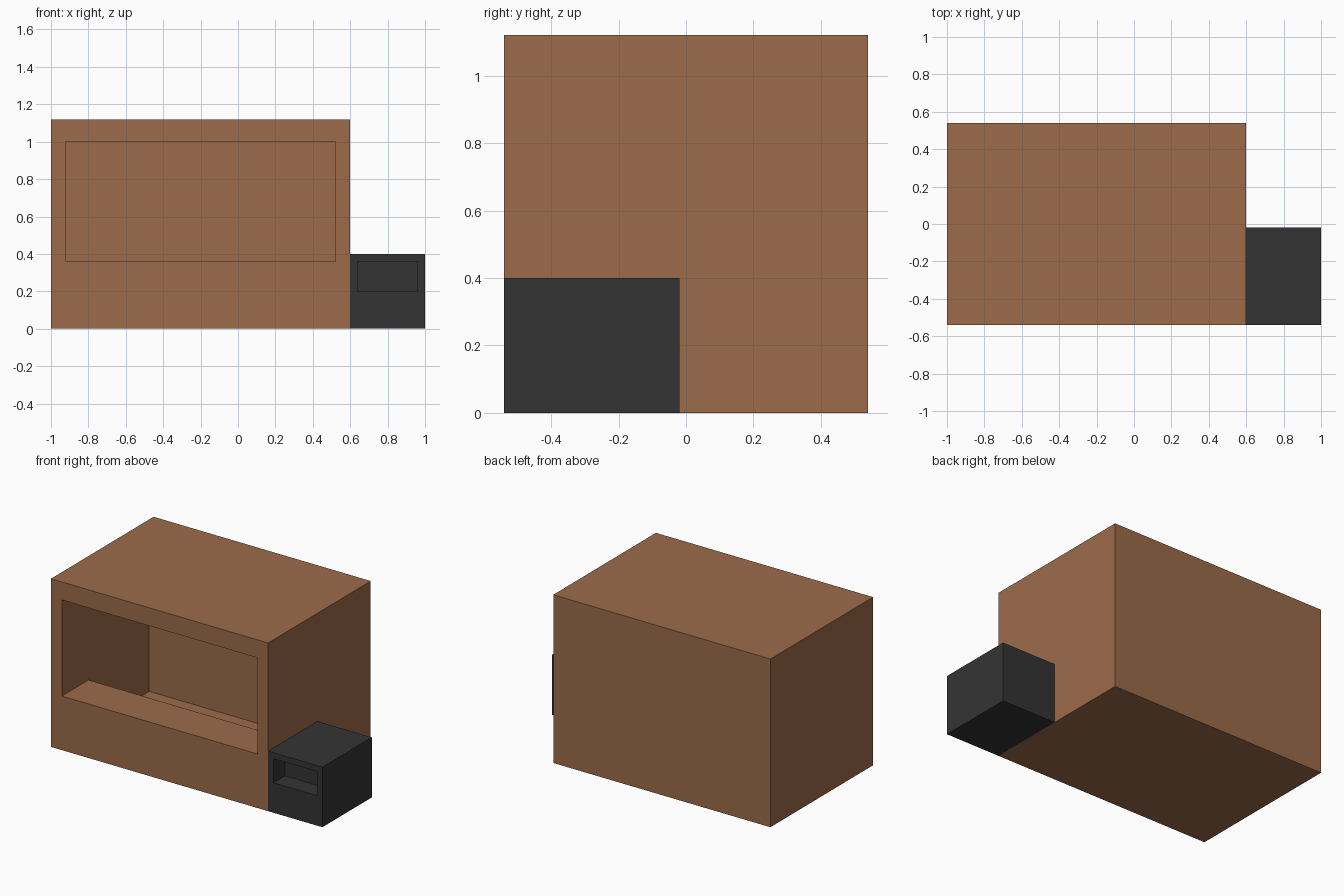
import bpy
import bmesh

if "Cube" in bpy.data.objects:
    bpy.data.objects.remove(bpy.data.objects["Cube"])


def material(name, rgb):
    m = bpy.data.materials.new(name)
    m.diffuse_color = (*rgb, 1.0)
    m.use_nodes = True
    m.node_tree.nodes["Principled BSDF"].inputs["Base Color"].default_value = m.diffuse_color
    return m


brown = material("warm brown", (0.332, 0.147, 0.069))
charcoal = material("charcoal", (0.034, 0.034, 0.034))


def prism(name, profile, x0, x1, mat):
    """Extrude a (y, z) side profile from x0 to x1."""
    bm = bmesh.new()
    face = bm.faces.new([bm.verts.new((x0, y, z)) for y, z in profile])
    ext = bmesh.ops.extrude_face_region(bm, geom=[face])
    moved = [g for g in ext["geom"] if isinstance(g, bmesh.types.BMVert)]
    bmesh.ops.translate(bm, vec=(x1 - x0, 0, 0), verts=moved)
    bmesh.ops.recalc_face_normals(bm, faces=bm.faces)
    mesh = bpy.data.meshes.new(name)
    bm.to_mesh(mesh)
    bm.free()
    mesh.materials.append(mat)
    obj = bpy.data.objects.new(name, mesh)
    bpy.context.collection.objects.link(obj)
    return obj


def rect(y0, y1, z0, z1):
    return [(y0, z0), (y1, z0), (y1, z1), (y0, z1)]


def carve(obj, cutter):
    """Cut the recess, bake the result and drop the cutter."""
    cutter.hide_render = True
    mod = obj.modifiers.new("recess", "BOOLEAN")
    mod.operation = "DIFFERENCE"
    mod.solver = "EXACT"
    mod.object = cutter
    graph = bpy.context.evaluated_depsgraph_get()
    baked = bpy.data.meshes.new_from_object(obj.evaluated_get(graph))
    obj.modifiers.clear()
    obj.data = baked
    bpy.data.objects.remove(cutter)


FRONT = -0.54

# Large cabinet: wide front opening, deep ledge, then a floor well behind it
cabinet = prism("cabinet", rect(FRONT, 0.54, 0, 1.12), -1.0, 0.6, brown)
well = [(-0.7, 0.36), (-0.26, 0.36), (-0.26, 0.04),
        (0.38, 0.04), (0.38, 1.0), (-0.7, 1.0)]
carve(cabinet, prism("cabinet_cutter", well, -0.92, 0.52, brown))

# Small side box with a shallow recess in its front
side_box = prism("side_box", rect(FRONT, -0.02, 0, 0.4), 0.6, 1.0, charcoal)
carve(side_box, prism("box_cutter", rect(-0.7, FRONT + 0.12, 0.2, 0.36),
                      0.64, 0.96, charcoal))
